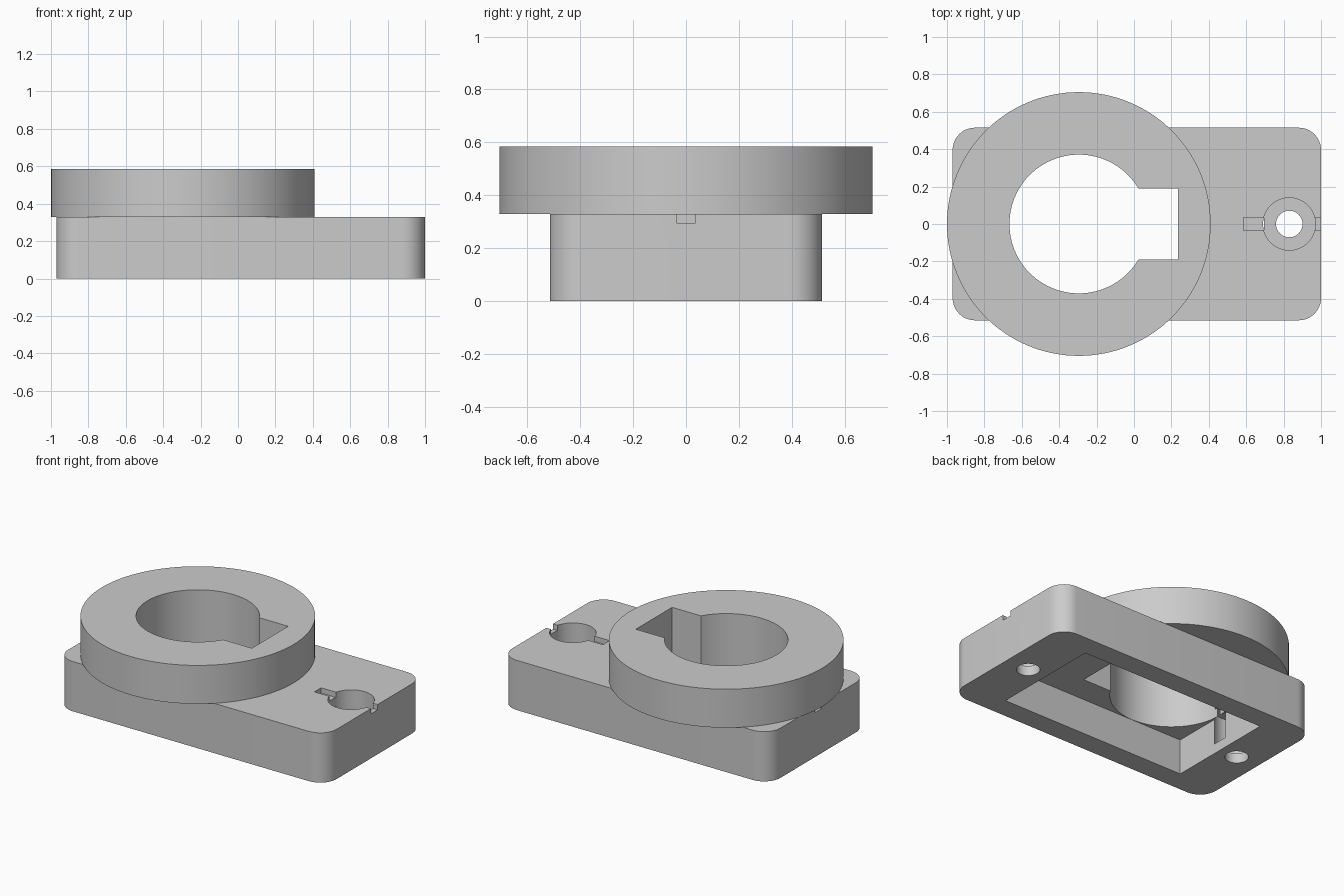
import bpy, bmesh
from math import sin, cos, pi, radians

if "Cube" in bpy.data.objects:
    bpy.data.objects.remove(bpy.data.objects["Cube"], do_unlink=True)

grey = bpy.data.materials.new("plain grey")
grey.use_nodes = True
grey.diffuse_color = (0.6, 0.6, 0.6, 1)
grey.node_tree.nodes["Principled BSDF"].inputs["Base Color"].default_value = (0.6, 0.6, 0.6, 1)


def circle(cx, r, n=96):
    return [(cx + r * cos(2 * pi * i / n), r * sin(2 * pi * i / n)) for i in range(n)]


def rect(x0, x1, half_y):
    return [(x0, -half_y), (x1, -half_y), (x1, half_y), (x0, half_y)]


def rounded_rect(x0, x1, half_y, r, steps=12):
    """Counter-clockwise rectangle outline with rounded corners."""
    corners = [(x1 - r, half_y - r), (x0 + r, half_y - r),
               (x0 + r, r - half_y), (x1 - r, r - half_y)]
    return [(cx + r * cos(pi / 2 * (k + i / steps)), cy + r * sin(pi / 2 * (k + i / steps)))
            for k, (cx, cy) in enumerate(corners) for i in range(steps + 1)]


def prism(name, outline, z0, z1):
    """Extrude a flat outline from z0 up to z1."""
    bm = bmesh.new()
    face = bm.faces.new([bm.verts.new((x, y, z0)) for x, y in outline])
    top = bmesh.ops.extrude_face_region(bm, geom=[face])["geom"]
    verts = [v for v in top if isinstance(v, bmesh.types.BMVert)]
    bmesh.ops.translate(bm, verts=verts, vec=(0, 0, z1 - z0))
    bmesh.ops.recalc_face_normals(bm, faces=bm.faces)
    mesh = bpy.data.meshes.new(name)
    bm.to_mesh(mesh)
    bm.free()
    mesh.materials.append(grey)
    obj = bpy.data.objects.new(name, mesh)
    bpy.context.collection.objects.link(obj)
    return obj


def activate(obj):
    bpy.ops.object.select_all(action="DESELECT")
    obj.select_set(True)
    bpy.context.view_layer.objects.active = obj


def cut(obj, outline, z0, z1):
    """Subtract an extruded outline from the object."""
    cutter = prism("cutter", outline, z0, z1)
    cutter.hide_render = True
    activate(obj)
    mod = obj.modifiers.new("cut", "BOOLEAN")
    mod.operation, mod.solver, mod.object = "DIFFERENCE", "EXACT", cutter
    bpy.ops.object.modifier_apply(modifier=mod.name)
    bpy.data.objects.remove(cutter, do_unlink=True)


TOP, RING_TOP = 0.33, 0.585
RING_X = -0.295

base = prism("base_plate", rounded_rect(-0.97, 1.0, 0.515, 0.12), 0, TOP)
ring = prism("raised_ring", circle(RING_X, 0.705, 128), TOP, RING_TOP)

# Pocket under the plate
cut(base, rect(-0.675, 0.695, 0.373), -0.1, 0.235)

# Keyed opening through ring and plate
for part in (base, ring):
    cut(part, circle(RING_X, 0.371), 0.15, 0.8)
    cut(part, rect(RING_X, 0.235, 0.19), 0.15, 0.8)

# Counterbored screw holes with a shallow groove across each
for x, g0, g1 in ((0.83, 0.585, 1.1), (-0.805, -1.1, -0.56)):
    cut(base, circle(x, 0.14, 64), 0.066, 0.5)
    cut(base, circle(x, 0.071, 48), -0.1, 0.2)
    cut(base, rect(g0, g1, 0.035), 0.295, 0.5)

for part in (base, ring):
    activate(part)
    bpy.ops.object.shade_smooth_by_angle(angle=radians(30))
